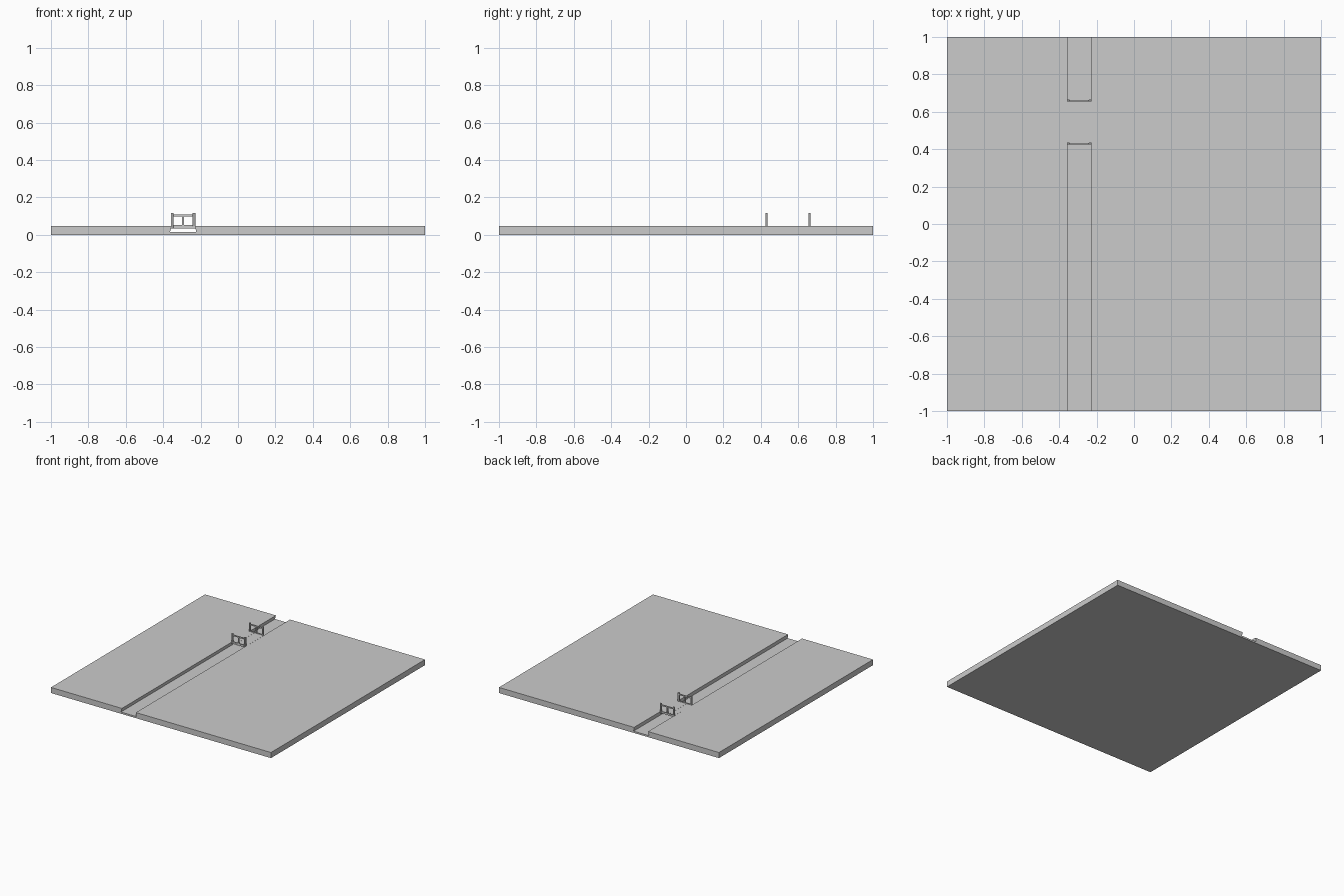
import bpy, bmesh

if "Cube" in bpy.data.objects:
    bpy.data.objects.remove(bpy.data.objects["Cube"])


def box(name, x0, x1, y0, y1, z0, z1, bevel=0):
    bpy.ops.mesh.primitive_cube_add(size=1, location=((x0+x1)/2, (y0+y1)/2, (z0+z1)/2))
    o = bpy.context.object
    o.name = name
    o.scale = (x1-x0, y1-y0, z1-z0)
    bpy.ops.object.transform_apply(location=False, rotation=False, scale=True)
    if bevel:
        m = o.modifiers.new("rounded_edges", 'BEVEL')
        m.width = bevel
        m.segments = 1
    return o


def extrude_profile(name, pts, y0, y1):
    bm = bmesh.new()
    f = bm.faces.new([bm.verts.new((x, y0, z)) for x, z in pts])
    r = bmesh.ops.extrude_face_region(bm, geom=[f])
    bmesh.ops.translate(bm, vec=(0, y1-y0, 0),
                        verts=[v for v in r["geom"] if isinstance(v, bmesh.types.BMVert)])
    bmesh.ops.recalc_face_normals(bm, faces=bm.faces)
    me = bpy.data.meshes.new(name)
    bm.to_mesh(me)
    bm.free()
    o = bpy.data.objects.new(name, me)
    bpy.context.collection.objects.link(o)
    return o


# ground slab with slightly undercut stream bed
TOP = 0.046
extrude_profile("ground", [(-1, 0), (1, 0), (1, TOP), (-0.228, TOP), (-0.224, 0.014),
                           (-0.364, 0.014), (-0.355, TOP), (-1, TOP)], -1, 1)

# bridge deck of two planks spanning the stream
box("deck_left", -0.357, -0.3105, 0.425, 0.66, 0.035, TOP + 0.0005)
box("deck_right", -0.3095, -0.225, 0.425, 0.66, 0.035, TOP + 0.0005)

# railings on both sides of the bridge
for side, y in (("front", 0.43), ("back", 0.66)):
    for label, x in (("left", -0.352), ("right", -0.235)):
        box(f"{side}_{label}_post", x-0.007, x+0.007, y-0.006, y+0.006, 0.035, 0.118, 0.002)
    box(f"{side}_middle_post", -0.299, -0.289, y-0.004, y+0.004, 0.045, 0.102)
    box(f"{side}_top_rail", -0.352, -0.235, y-0.004, y+0.004, 0.098, 0.108)
    box(f"{side}_bottom_rail", -0.352, -0.235, y-0.004, y+0.004, 0.041, 0.052)
